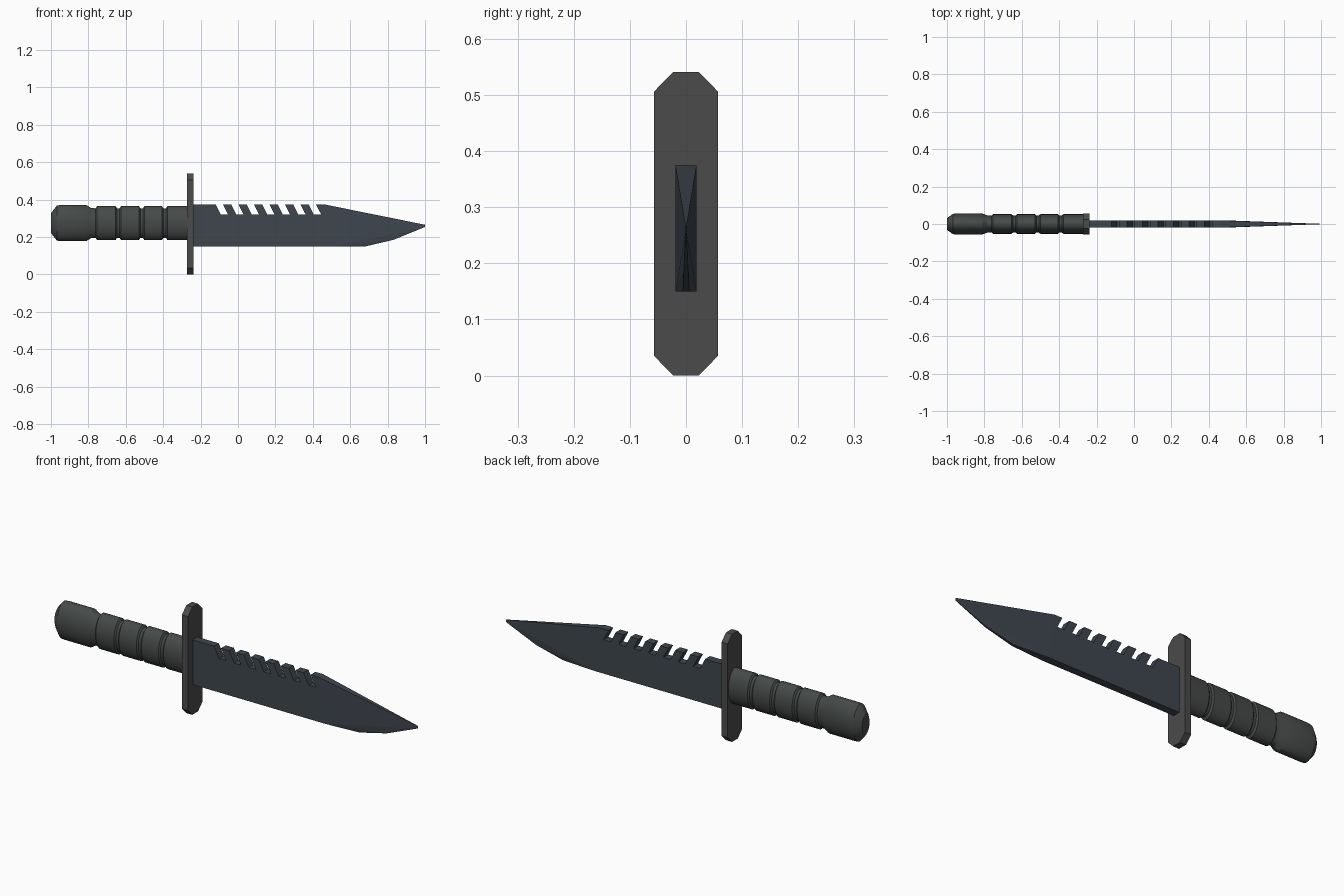
import bpy, bmesh, math

if "Cube" in bpy.data.objects:
    bpy.data.objects.remove(bpy.data.objects["Cube"])


def make_object(name, verts, faces, color, smooth=False):
    mesh = bpy.data.meshes.new(name)
    mesh.from_pydata(verts, [], faces)
    bm = bmesh.new()
    bm.from_mesh(mesh)
    bmesh.ops.recalc_face_normals(bm, faces=bm.faces)
    bmesh.ops.triangulate(bm, faces=[f for f in bm.faces if len(f.verts) > 8])
    bm.to_mesh(mesh)
    bm.free()
    obj = bpy.data.objects.new(name, mesh)
    bpy.context.collection.objects.link(obj)
    mat = bpy.data.materials.new(name + "_material")
    mat.diffuse_color = (*color, 1)
    mat.use_nodes = True
    mat.node_tree.nodes["Principled BSDF"].inputs["Base Color"].default_value = mat.diffuse_color
    mesh.materials.append(mat)
    if smooth:
        bpy.ops.object.select_all(action='DESELECT')
        obj.select_set(True)
        bpy.context.view_layer.objects.active = obj
        bpy.ops.object.shade_smooth_by_angle(angle=math.radians(28))
    return obj


# Handle: oval lathe with a flared pommel and grooved grip rings
profile = [(-1.0, 0.05), (-0.995, 0.06), (-0.968, 0.094), (-0.95, 0.096),
           (-0.81, 0.096), (-0.785, 0.08)]
rings = [(-0.76, -0.648), (-0.632, -0.523), (-0.507, -0.4), (-0.384, -0.26)]
for a, b in rings:
    profile += [(a - 0.001, 0.079), (a + 0.006, 0.09),
                (b - 0.006, 0.09), (b + 0.001, 0.079)]
SIDES = 32
verts = [(x, 0.58 * r * math.cos(2 * math.pi * i / SIDES),
          0.275 + r * math.sin(2 * math.pi * i / SIDES))
         for x, r in profile for i in range(SIDES)]
faces = [(k * SIDES + i, k * SIDES + (i + 1) % SIDES,
          (k + 1) * SIDES + (i + 1) % SIDES, (k + 1) * SIDES + i)
         for k in range(len(profile) - 1) for i in range(SIDES)]
faces += [tuple(range(SIDES)), tuple(range(len(verts) - SIDES, len(verts)))]
make_object("handle", verts, faces, (0.06, 0.068, 0.064), smooth=True)

# Cross guard: thin plate with clipped corners
outline = [(0.023, 0), (0.057, 0.035), (0.057, 0.506), (0.023, 0.541)]
outline += [(-y, z) for y, z in reversed(outline)]
n = len(outline)
verts = [(x, y, z) for x in (-0.272, -0.238) for y, z in outline]
faces = [tuple(range(n)), tuple(range(n, 2 * n))]
faces += [(i, (i + 1) % n, n + (i + 1) % n, n + i) for i in range(n)]
make_object("guard", verts, faces, (0.07, 0.07, 0.07))

# Blade outline as (x, z, half thickness); tip first, then body with saw teeth
T = 0.019
edge = [(0.46, 0.375, T), (1.0, 0.266, 0.001), (1.0, 0.254, 0.001),
        (0.83, 0.185, 0.004), (0.68, 0.15, 0.006), (0.5, 0.15, T),
        (-0.245, 0.15, T), (-0.245, 0.375, T)]
for i in range(7):
    x = -0.12 + i * 0.083
    edge += [(x, 0.375, T), (x + 0.028, 0.32, T),
             (x + 0.067, 0.32, T), (x + 0.039, 0.375, T)]
n = len(edge)
side = [(0, 1, 5), (1, 2, 5), (2, 3, 5), (3, 4, 5), (0, *range(5, n))]
verts = [(x, s * t, z) for s in (-1, 1) for x, z, t in edge]
faces = side + [tuple(n + i for i in reversed(f)) for f in side]
faces += [(i, (i + 1) % n, n + (i + 1) % n, n + i) for i in range(n)]
make_object("blade", verts, faces, (0.05, 0.062, 0.078))
